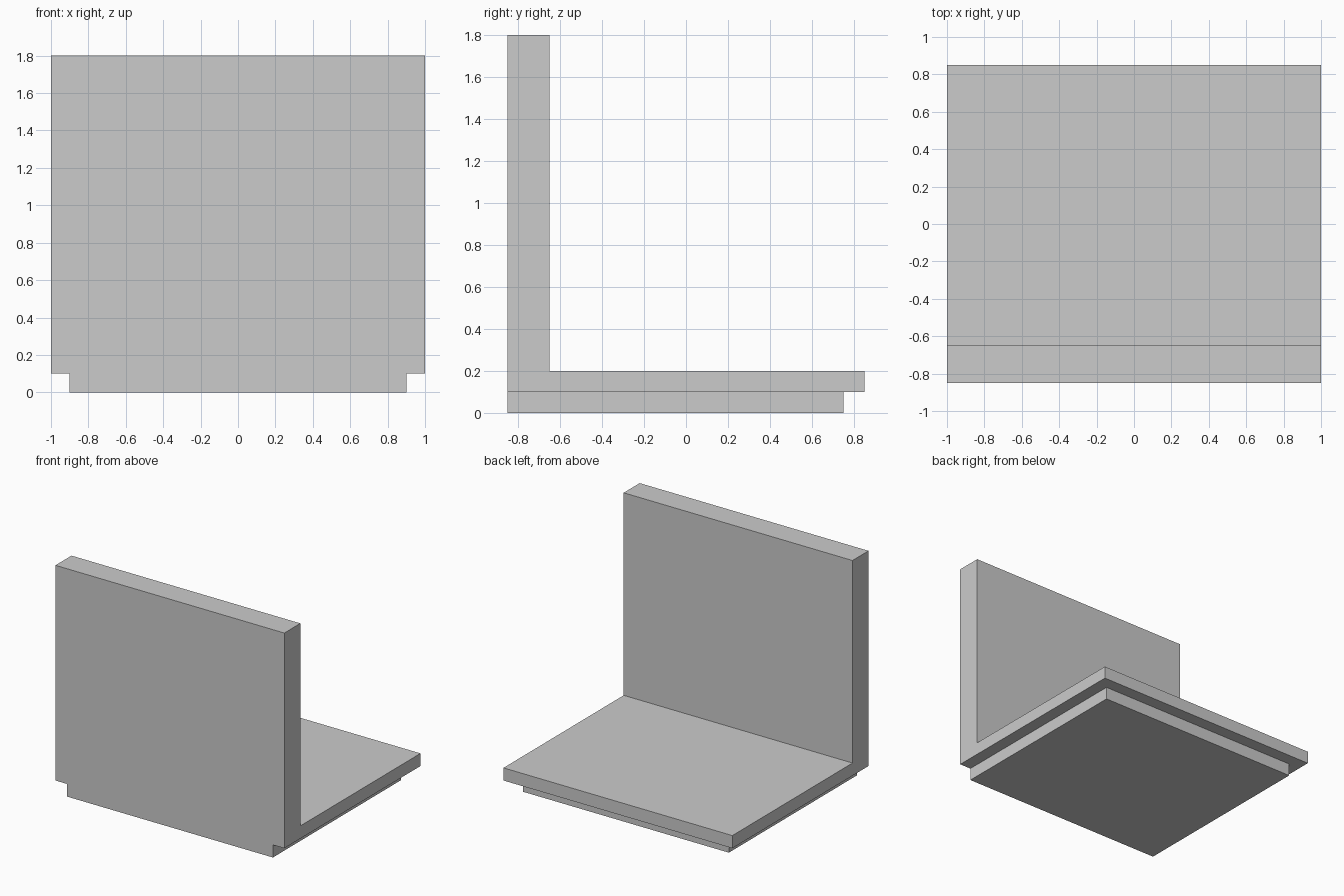
import bpy, bmesh

if "Cube" in bpy.data.objects:
    bpy.data.objects.remove(bpy.data.objects["Cube"])


def prism_x(name, profile, x0, x1):
    """Extrude a closed (y, z) profile along x."""
    bm = bmesh.new()
    face = bm.faces.new([bm.verts.new((x0, y, z)) for y, z in profile])
    ext = bmesh.ops.extrude_face_region(bm, geom=[face])
    verts = [g for g in ext["geom"] if isinstance(g, bmesh.types.BMVert)]
    bmesh.ops.translate(bm, verts=verts, vec=(x1 - x0, 0, 0))
    bmesh.ops.recalc_face_normals(bm, faces=bm.faces)
    mesh = bpy.data.meshes.new(name)
    bm.to_mesh(mesh)
    bm.free()
    obj = bpy.data.objects.new(name, mesh)
    bpy.context.collection.objects.link(obj)
    return obj


# Upright wall and floor slab in one L section, stepped in under the back edge
bracket = prism_x("wall_and_floor", [
    (-0.85, 0.0), (0.75, 0.0), (0.75, 0.1), (0.85, 0.1),
    (0.85, 0.2), (-0.65, 0.2), (-0.65, 1.8), (-0.85, 1.8)], -1, 1)

# Matching step along the underside of both sides
step = [(-1.0, -0.1), (1.0, -0.1), (1.0, 0.1), (-1.0, 0.1)]
cutters = []
for side, x0, x1 in (("left", -1.1, -0.9), ("right", 0.9, 1.1)):
    cutter = prism_x(side + "_step_cutter", step, x0, x1)
    cutter.hide_render = True
    cutters.append(cutter)
    mod = bracket.modifiers.new(side + "_step", 'BOOLEAN')
    mod.operation = 'DIFFERENCE'
    mod.solver = 'EXACT'
    mod.object = cutter

# Apply the cuts and remove the helpers
bpy.context.view_layer.objects.active = bracket
for mod in list(bracket.modifiers):
    bpy.ops.object.modifier_apply(modifier=mod.name)
for cutter in cutters:
    bpy.data.objects.remove(cutter)
